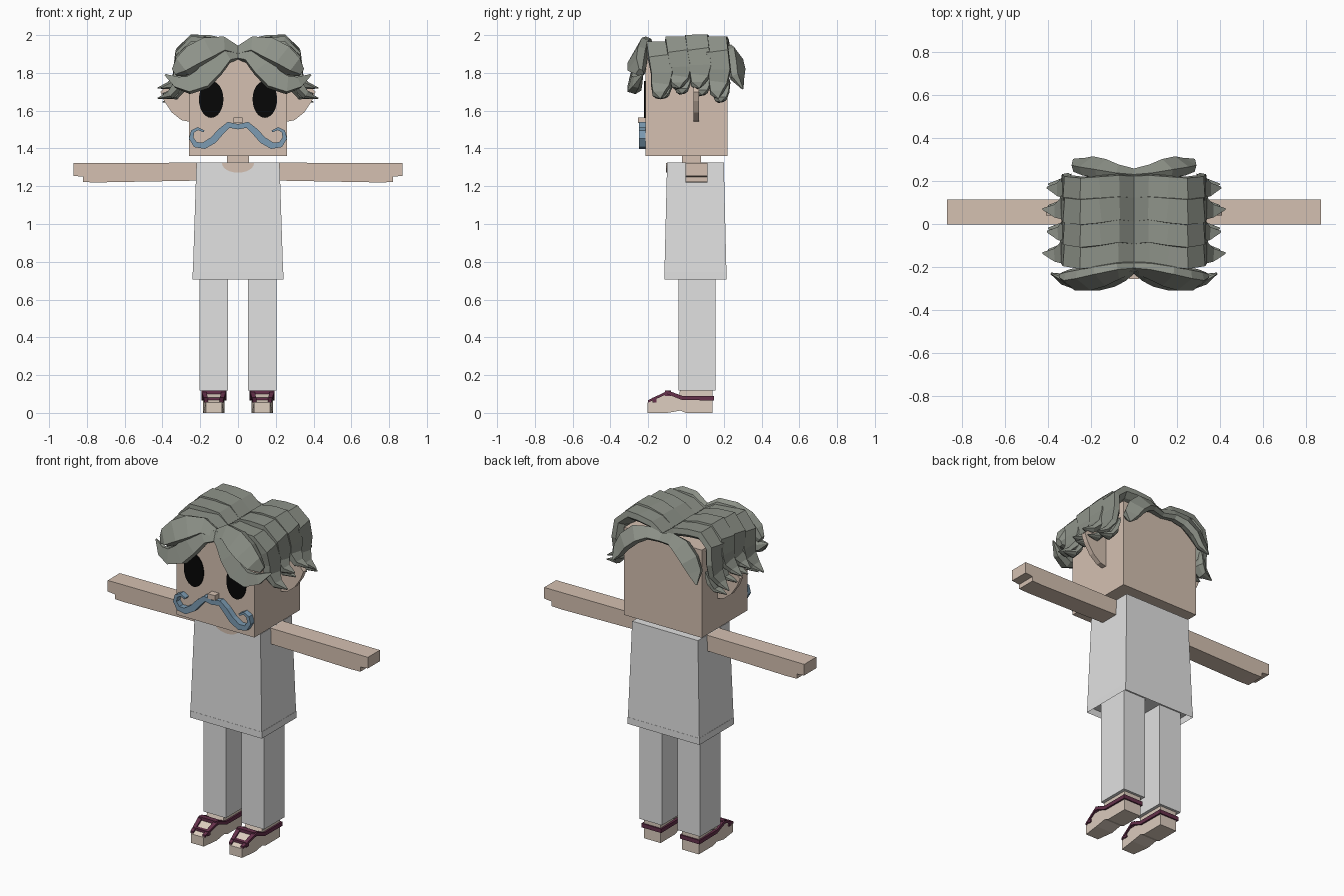
import bpy, bmesh, math
from mathutils import Vector

cube = bpy.data.objects.get("Cube")
if cube:
    bpy.data.objects.remove(cube)


def material(name, rgb):
    m = bpy.data.materials.new(name)
    m.use_nodes = True
    m.diffuse_color = (*rgb, 1)
    m.node_tree.nodes["Principled BSDF"].inputs["Base Color"].default_value = (*rgb, 1)
    return m


SKIN = material("skin", (0.66, 0.53, 0.44))
CLOTH = material("pale grey cloth", (0.75, 0.75, 0.75))
HAIR = material("grey hair", (0.27, 0.29, 0.25))
BLUE = material("blue moustache", (0.2, 0.33, 0.45))
MAROON = material("maroon trim", (0.13, 0.03, 0.07))
CREAM = material("cream shoe", (0.72, 0.61, 0.52))
BLACK = material("black eye", (0.002, 0.002, 0.002))


def finish(name, bm, mat, mirror=False):
    bmesh.ops.recalc_face_normals(bm, faces=bm.faces)
    mesh = bpy.data.meshes.new(name)
    bm.to_mesh(mesh)
    bm.free()
    mesh.materials.append(mat)
    obj = bpy.data.objects.new(name, mesh)
    bpy.context.collection.objects.link(obj)
    if mirror:
        obj.modifiers.new("mirror", "MIRROR").use_axis = (True, False, False)
    return obj


def bridge(bm, rings):
    """Join equal rings of points into a capped solid."""
    loops = [[bm.verts.new(p) for p in ring] for ring in rings]
    n = len(loops[0])
    for a, b in zip(loops, loops[1:]):
        for i in range(n):
            j = (i + 1) % n
            bm.faces.new((a[i], a[j], b[j], b[i]))
    bm.faces.new(loops[0])
    bm.faces.new(loops[-1])


def prism(name, outline, axis, lo, hi, mat, mirror=False):
    """Extrude a 2D outline along x or y."""
    put = (lambda d, p: (d, *p)) if axis == "x" else (lambda d, p: (p[0], d, p[1]))
    bm = bmesh.new()
    bridge(bm, [[put(d, p) for p in outline] for d in (lo, hi)])
    return finish(name, bm, mat, mirror)


def rect(x0, x1, y0, y1, z):
    return [(x0, y0, z), (x1, y0, z), (x1, y1, z), (x0, y1, z)]


def box(name, x, y, z, mat, mirror=False):
    bm = bmesh.new()
    bridge(bm, [rect(*x, *y, h) for h in z])
    return finish(name, bm, mat, mirror)


def sweep(name, path, widths, depths, across, section, mat):
    """Sweep a section along a path; across is the direction of its width."""
    pts = [Vector(p) for p in path]
    rings = []
    for i, p in enumerate(pts):
        t = (pts[min(i + 1, len(pts) - 1)] - pts[max(i - 1, 0)]).normalized()
        w = Vector(across)
        if i == 0:
            t = Vector((1, 0, 0))
        w = (w - t * w.dot(t)).normalized()
        n = w.cross(t).normalized()
        rings.append([p + w * a * widths[i] + n * b * depths[i] for a, b in section])
    bm = bmesh.new()
    bridge(bm, rings)
    return finish(name, bm, mat, True)


def ellipse(cx, cz, rx, rz, start=0, end=360, n=24):
    angles = [math.radians(start + (end - start) * i / n) for i in range(n + (end - start < 360))]
    return [(cx + rx * math.cos(a), cz + rz * math.sin(a)) for a in angles]


# Head and face
box("head", (-0.26, 0.26), (-0.215, 0.22), (1.36, 1.89), SKIN)
box("neck", (-0.058, 0.058), (-0.02, 0.08), (1.3, 1.37), SKIN)
box("nose", (-0.024, 0.024), (-0.255, -0.21), (1.535, 1.565), SKIN)
prism("eyes", ellipse(0.142, 1.66, 0.065, 0.098), "y", -0.222, -0.214, BLACK, True)
ear = [(0.25, 1.54), (0.3, 1.55), (0.35, 1.59), (0.39, 1.65), (0.41, 1.7), (0.35, 1.76), (0.25, 1.78)]
prism("ears", ear, "y", 0.04, 0.07, SKIN, True)

# Curled moustache
curl = [(0, 1.515), (0.05, 1.525), (0.09, 1.49), (0.13, 1.445), (0.18, 1.415), (0.225, 1.42),
        (0.248, 1.455), (0.24, 1.49), (0.212, 1.505), (0.18, 1.49)]
SQUARE = [(-1, -1), (1, -1), (1, 1), (-1, 1)]
sweep("moustache", [(x, -0.232, z) for x, z in curl], [0.018] * 10,
      [0.014, 0.016, 0.018, 0.019, 0.018, 0.015, 0.012, 0.01, 0.008, 0.005], (0, 1, 0), SQUARE, BLUE)

# Flared shirt, hollow underneath, with a scooped neckline
bm = bmesh.new()
bridge(bm, [rect(-0.24, 0.24, -0.115, 0.215, 0.705), rect(-0.22, 0.22, -0.1, 0.2, 1.325)])
bm.faces.ensure_lookup_table()
base = min(bm.faces, key=lambda f: f.calc_center_median().z)
bmesh.ops.inset_region(bm, faces=[base], thickness=0.015)
bmesh.ops.translate(bm, verts=base.verts[:], vec=(0, 0, 0.04))
finish("shirt", bm, CLOTH)
prism("neckline", ellipse(0, 1.322, 0.085, 0.05, 180, 360, 12), "y", -0.106, -0.098, SKIN)

# Arms with stepped finger ends, and trouser legs
arm = [(0.2, 1.325), (0.87, 1.322), (0.87, 1.255), (0.82, 1.25), (0.82, 1.222), (0.75, 1.22), (0.2, 1.23)]
prism("arms", arm, "y", -0.002, 0.113, SKIN, True)
box("trouser_legs", (0.053, 0.203), (-0.04, 0.155), (0.118, 0.76), CLOTH, True)

# Shoes: sole and upper, narrowed at the toe, with maroon trim
upper = [(-0.205, 0), (-0.205, 0.055), (-0.1, 0.105), (-0.04, 0.09), (-0.03, 0.122),
         (0.14, 0.122), (0.14, 0), (0, 0), (-0.03, 0.012), (-0.1, 0)]
shoe = prism("shoes", upper, "x", 0.072, 0.184, CREAM, True)
strip = [(-0.2, 0.055), (-0.1, 0.1), (-0.02, 0.068), (0.146, 0.066), (0.146, 0.09), (-0.02, 0.09),
         (-0.095, 0.118), (-0.2, 0.068)]
trims = [shoe] + [prism(side + "_shoe_trim", strip, "x", x, x + 0.026, MAROON, True)
                  for side, x in (("inner", 0.062), ("outer", 0.168))]
for obj in trims:
    for v in obj.data.vertices:
        if v.co.y < -0.15:
            v.co.x = 0.128 + (v.co.x - 0.128) * 0.75
box("heel_trim", (0.062, 0.194), (0.12, 0.148), (0.066, 0.09), MAROON, True)
box("lace_strap", (0.07, 0.186), (-0.11, -0.08), (0.09, 0.119), MAROON, True)
box("toe_strap", (0.075, 0.181), (-0.178, -0.155), (0.055, 0.082), MAROON, True)

# Hair: wavy locks laid side by side over the crown
RIDGE = [(-1, -1), (-1.05, 0.25), (-0.45, 1), (0.5, 0.6), (1, -0.1), (0.9, -1)]
crown = [(0, 1.895), (0.08, 1.945), (0.16, 1.955), (0.235, 1.955), (0.295, 1.9), (0.305, 1.83),
         (0.315, 1.77), (0.36, 1.73), (0.425, 1.72)]
wave = [0, 0.006, -0.004, -0.012, -0.002, 0.01, 0.002, -0.008, 0]
for i, (y, drop, rise) in enumerate([(-0.135, 0.03, -0.025), (-0.035, 0.0, 0), (0.07, 0.01, 0.01), (0.17, 0.055, 0)]):
    path = []
    for k, (x, z) in enumerate(crown):
        fall = max(0, k - 4) / 4
        path.append((x - 0.02 * (i % 2) * fall, y + wave[k], z + rise * min(1, k / 2) - drop * fall))
    sweep(f"crown_lock_{i + 1}", path, [0.058, 0.056, 0.06, 0.062, 0.06, 0.058, 0.05, 0.032, 0.004],
          [0.03, 0.034, 0.036, 0.04, 0.036, 0.036, 0.032, 0.022, 0.003], (0, 1, 0), RIDGE, HAIR)
    # Small lower flick beneath every lock
    end = [(0.29, 1.79), (0.3, 1.74), (0.33, 1.7), (0.4, 1.69)]
    sweep(f"side_flick_{i + 1}", [(x, y + 0.015, z - drop * 0.8) for x, z in end], [0.05, 0.045, 0.03, 0.003],
          [0.025, 0.025, 0.018, 0.003], (0, 1, 0), RIDGE, HAIR)

# Parted fringe at the front, in two tiers
fringe = [(0, -0.2, 1.9), (0.07, -0.225, 1.9), (0.13, -0.25, 1.83), (0.19, -0.262, 1.765),
          (0.26, -0.265, 1.735), (0.32, -0.255, 1.75), (0.385, -0.23, 1.79)]
sweep("fringe_lower", fringe, [0.03, 0.05, 0.055, 0.055, 0.045, 0.03, 0.004],
      [0.025, 0.03, 0.032, 0.035, 0.035, 0.025, 0.004], (0.5, 0.25, 0.8), RIDGE, HAIR)
tier = [(0, -0.19, 1.91), (0.08, -0.205, 1.94), (0.16, -0.225, 1.92), (0.23, -0.24, 1.88),
        (0.29, -0.245, 1.83), (0.335, -0.24, 1.8)]
sweep("fringe_upper", tier, [0.025, 0.045, 0.065, 0.065, 0.05, 0.02],
      [0.03, 0.035, 0.04, 0.045, 0.045, 0.02], (0.3, 0.45, 0.8), RIDGE, HAIR)

# Parted locks at the back
back = [(0, 0.225, 1.895), (0.08, 0.235, 1.905), (0.15, 0.25, 1.885), (0.21, 0.262, 1.83),
        (0.25, 0.268, 1.77), (0.28, 0.3, 1.715)]
sweep("back_locks", back, [0.025, 0.035, 0.05, 0.05, 0.04, 0.004],
      [0.025, 0.03, 0.035, 0.035, 0.028, 0.004], (-0.4, 0.5, -0.7), RIDGE, HAIR)
